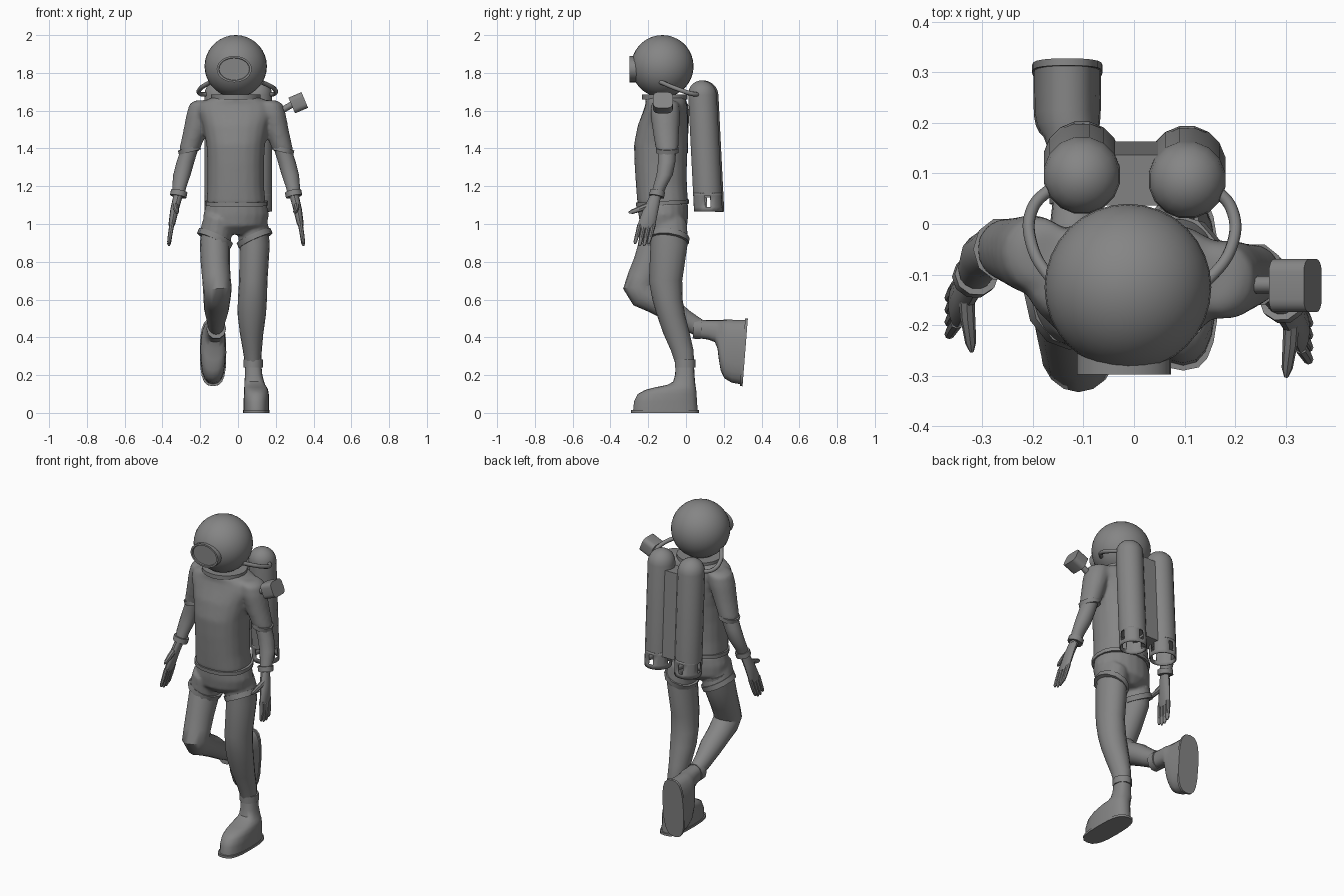
import bpy, bmesh, math
from mathutils import Vector, Matrix

if "Cube" in bpy.data.objects:
    bpy.data.objects.remove(bpy.data.objects["Cube"])

UP = Vector((0, 0, 1))
GREY = bpy.data.materials.new("dark_grey")
GREY.diffuse_color = (.235, .235, .235, 1)
GREY.use_nodes = True
GREY.node_tree.nodes["Principled BSDF"].inputs["Base Color"].default_value = GREY.diffuse_color

def finish(name, bm, smooth=40):
    bmesh.ops.recalc_face_normals(bm, faces=bm.faces)
    me = bpy.data.meshes.new(name)
    bm.to_mesh(me)
    bm.free()
    me.materials.append(GREY)
    ob = bpy.data.objects.new(name, me)
    bpy.context.collection.objects.link(ob)
    bpy.ops.object.select_all(action='DESELECT')
    ob.select_set(True)
    bpy.context.view_layer.objects.active = ob
    bpy.ops.object.shade_smooth_by_angle(angle=math.radians(smooth))
    return ob

def loft(name, rows, n=16, axis=None, caps=True, phase=0.0, power=1.0, xf=None, drop=None):
    """Skin elliptical rings (x, y, z, rx, ry); rings face `axis` or follow the path."""
    bm = bmesh.new()
    c = [Vector(r[:3]) for r in rows]
    rings = []
    for i, r in enumerate(rows):
        t = (Vector(axis) if axis else c[min(i + 1, len(c) - 1)] - c[max(i - 1, 0)]).normalized()
        u = Vector((1, 0, 0))
        u = (u - t * u.dot(t)).normalized()
        v = t.cross(u)
        ring = []
        for k in range(n):
            a = 2 * math.pi * k / n + phase
            ca, sa = math.cos(a), math.sin(a)
            ca = math.copysign(abs(ca) ** power, ca)
            sa = math.copysign(abs(sa) ** power, sa)
            ring.append(bm.verts.new(c[i] + u * ca * r[3] + v * sa * r[4]))
        rings.append(ring)
    for a, b in zip(rings, rings[1:]):
        for k in range(n):
            bm.faces.new((a[k], a[(k + 1) % n], b[(k + 1) % n], b[k]))
    if caps:
        bm.faces.new(rings[0])
        bm.faces.new(rings[-1])
    if drop:
        bmesh.ops.delete(bm, geom=[f for f in bm.faces if drop(f)], context='FACES')
    if xf:
        bm.transform(xf)
    return finish(name, bm)

def band(name, p, rx, ry, h, axis=UP, n=10, xf=None, power=1.0):
    """Raised hem or cuff."""
    a = Vector(axis).normalized()
    p = Vector(p)
    rows = [(*(p + a * h * d), rx * s, ry * s)
            for d, s in ((-.5, .85), (-.5, 1), (.5, 1), (.5, .85))]
    return loft(name, rows, n, axis, xf=xf, power=power)

def fuse(name, obs, repeat):
    """Merge overlapping cloth volumes into one softly blended surface."""
    bpy.ops.object.select_all(action='DESELECT')
    for o in obs:
        o.select_set(True)
    bpy.context.view_layer.objects.active = obs[0]
    bpy.ops.object.join()
    ob = bpy.context.view_layer.objects.active
    ob.name = name
    m = ob.modifiers.new("union", 'REMESH')
    m.mode, m.voxel_size, m.use_smooth_shade = 'VOXEL', .009, True
    s = ob.modifiers.new("blend", 'SMOOTH')
    s.factor, s.iterations = .5, repeat

# helmet, visor and collar
bm = bmesh.new()
bmesh.ops.create_uvsphere(bm, u_segments=32, v_segments=18, radius=.165)
bm.transform(Matrix.Translation((-.012, -.125, 1.835)))
finish("helmet", bm)
loft("visor", [(-.02, y, 1.82, a, b) for y, a, b in
     ((-.2, .093, .07), (-.298, .093, .07), (-.298, .082, .06), (-.29, .08, .058))], 24, (0, 1, 0))
band("collar", (-.012, -.112, 1.672), .13, .12, .025, n=20)

# torso with sleeves; the second arm is mirrored and set back
back = Matrix.Translation((-.02, .05, 0)) @ Matrix.Diagonal((-1, 1, 1, 1))
SIDES = (Matrix.Identity(4), back)
shirt = [loft("torso", [
    (-.01, -.122, 1.10, .158, .135), (-.012, -.130, 1.2, .150, .135),
    (-.012, -.134, 1.32, .150, .139), (-.012, -.133, 1.42, .155, .143),
    (-.012, -.122, 1.52, .175, .134), (-.012, -.108, 1.60, .205, .118),
    (-.012, -.104, 1.638, .195, .11), (-.012, -.108, 1.66, .15, .108),
    (-.012, -.11, 1.672, .12, .11)], 20, UP, power=.85)]
for xf in SIDES:
    shirt.append(loft("sleeve", [
        (.15, -.11, 1.655, .055, .055), (.170, -.11, 1.635, .068, .075),
        (.182, -.11, 1.58, .072, .08), (.207, -.106, 1.49, .064, .071),
        (.236, -.1, 1.395, .056, .061), (.238, -.1, 1.385, .055, .06)], 14, UP, xf=xf))
fuse("shirt", shirt, 14)

# shorts with belt and hems
shorts = [loft("pelvis", [(-.008, -.122, 1.115, .158, .132), (-.01, -.12, 1.05, .174, .132),
                          (-.015, -.118, .99, .168, .125), (-.018, -.115, .945, .07, .08)], 20, UP)]
for side, x, y in ((1, .088, -.09), (-1, -.122, -.14)):
    ax = (-.45 * side, .12, 1)
    shorts.append(loft("shorts_leg", [(x - .018 * side, y - .005, 1.02, .08, .1),
                                      (x, y, .92, .091, .104)], 16, ax))
    band("shorts_hem", (x, y, .925), .098, .108, .03, ax, 12)
fuse("shorts", shorts, 8)
band("belt", (-.008, -.124, 1.11), .168, .14, .022, (0, -.06, 1), 20, power=.88)

# standing leg and raised leg
loft("standing_leg", [(.088, -.095, 1.0, .07, .09), (.088, -.09, .89, .08, .098),
                      (.081, -.108, .7, .075, .088), (.076, -.098, .6, .077, .08),
                      (.073, -.08, .52, .075, .075), (.072, -.05, .42, .062, .07),
                      (.076, -.02, .33, .05, .06), (.08, -.005, .25, .042, .048)], 16, UP)
loft("raised_leg", [(-.118, -.12, 1.0, .07, .085), (-.122, -.15, .9, .08, .098),
                    (-.12, -.195, .79, .077, .085), (-.114, -.232, .71, .075, .08),
                    (-.110, -.247, .665, .076, .086), (-.110, -.225, .632, .074, .082),
                    (-.112, -.16, .59, .07, .066), (-.114, -.08, .545, .065, .062),
                    (-.116, 0, .49, .05, .052), (-.116, .07, .45, .042, .046)], 16)

# boots: standing one, and a mirrored copy swung back on the raised leg
swing = (Matrix.Translation((-.035, .322, .43)) @ Matrix.Rotation(math.radians(85.5), 4, 'X')
         @ Matrix.Diagonal((-1, 1, 1, 1)))
for xf in (Matrix.Identity(4), swing):
    prof = ((.27, -.053, .042, .042, .08), (.2, -.058, .045, .046, .083),
            (.165, -.068, .048, .052, .086), (.148, -.1, .05, .055, .089),
            (.136, -.16, .052, .06, .093), (.122, -.215, .054, .063, .096),
            (.1, -.255, .056, .066, .097), (.06, -.275, .058, .067, .097),
            (.012, -.28, .062, .067, .097))
    loft("boot", [(x, (f + b) / 2, z, w, (b - f) / 2) for z, f, b, w, x in prof],
         20, UP, power=.8, xf=xf)
    loft("sole", [(.097, -.11, z, .07, .18) for z in (0, .014)], 20, UP, power=.7, xf=xf)
    band("boot_cuff", (.08, -.005, .262), .052, .057, .042, xf=xf)

# arms and hands
for xf in SIDES:
    band("sleeve_hem", (.237, -.1, 1.392), .06, .063, .024, (.25, 0, 1), xf=xf)
    loft("forearm", [(.232, -.1, 1.41, .046, .05), (.258, -.102, 1.33, .047, .047),
                     (.277, -.113, 1.26, .046, .044), (.290, -.138, 1.2, .038, .036),
                     (.296, -.158, 1.14, .028, .03)], 14, UP, xf=xf)
    band("wrist_cuff", (.294, -.153, 1.16), .044, .042, .03, (-.2, .2, 1), xf=xf)
    loft("palm", [(.297, -.162, 1.15, .025, .03), (.315, -.185, 1.08, .023, .04),
                  (.330, -.208, 1.0, .018, .047), (.333, -.212, .98, .011, .043)], 12, UP, xf=xf)
    for i in range(4):
        y = -.172 - .024 * i
        tip = .895 - .012 * (i in (1, 2))
        loft("finger", [(.33, y, 1.0, .013, .013), (.339, y - .013, .945, .012, .012),
                        (.345, y - .024, tip + .012, .01, .01), (.346, y - .026, tip, .004, .005)],
             8, UP, xf=xf)
    loft("thumb", [(.312, -.18, 1.105, .016, .018), (.309, -.235, 1.083, .015, .016),
                   (.303, -.285, 1.065, .011, .012), (.301, -.303, 1.06, .004, .005)], 8, xf=xf)

# air tanks: domed bodies over open skirts with four windows
N, R = 16, .077
for x, low in ((-.103, .127), (.105, .118)):
    cy = lambda z: low - (z - 1.065) * .05
    dome = [(1.683 + R * math.sin(a), R * math.cos(a)) for a in (0, .3, .6, .9, 1.2, 1.45)]
    loft("tank", [(x, cy(z), z, r, r) for z, r in [(1.155, R)] + dome], N, UP, phase=math.pi / N)

    def window(f):
        m = f.calc_center_median()
        d = min(abs(m.x - x), abs(m.y - cy(m.z)))
        return 1.095 < m.z < 1.15 and d < .01
    skirt = loft("tank_skirt", [(x, cy(z), z, R, R) for z in (1.065, 1.09, 1.15, 1.165)],
                 N, UP, caps=False, phase=math.pi / N, drop=window)
    mod = skirt.modifiers.new("thickness", 'SOLIDIFY')
    mod.thickness = .006

# bracket between the tanks
bm = bmesh.new()
bmesh.ops.create_cube(bm, size=1)
bm.transform(Matrix.Translation((0, .1, 1.4)) @ Matrix.Rotation(.05, 4, 'X')
             @ Matrix.Diagonal((.12, .1, .52, 1)))
finish("tank_bracket", bm, 30)

# breathing hoses
def hose(name, pts, r):
    cu = bpy.data.curves.new(name, 'CURVE')
    cu.dimensions = '3D'
    cu.bevel_depth, cu.bevel_resolution, cu.use_fill_caps = r, 2, True
    cu.materials.append(GREY)
    sp = cu.splines.new('BEZIER')
    sp.bezier_points.add(len(pts) - 1)
    for b, p in zip(sp.bezier_points, pts):
        b.co = p
        b.handle_left_type = b.handle_right_type = 'AUTO'
    ob = bpy.data.objects.new(name, cu)
    bpy.context.collection.objects.link(ob)

for s in (-1, 1):
    hose("hose", [(s * .15 - .003, .08, 1.685), (s * .197 - .004, .03, 1.69),
                  (s * .197 - .004, -.045, 1.715), (s * .135 - .01, -.135, 1.752)], .012)

# shoulder lamp on a stalk
hose("lamp_stalk", [(.18, -.12, 1.57), (.235, -.12, 1.603), (.29, -.12, 1.635)], .017)
bm = bmesh.new()
bmesh.ops.create_cube(bm, size=1)
bm.transform(Matrix.Diagonal((.075, .105, .09, 1)))
bmesh.ops.bevel(bm, geom=[e for e in bm.edges if abs((e.verts[0].co - e.verts[1].co).x) > .01],
                offset=.025, segments=4, profile=.5, affect='EDGES')
bm.transform(Matrix.Translation((.319, -.122, 1.642)) @ Matrix.Rotation(-.4, 4, 'Y'))
finish("shoulder_lamp", bm)
